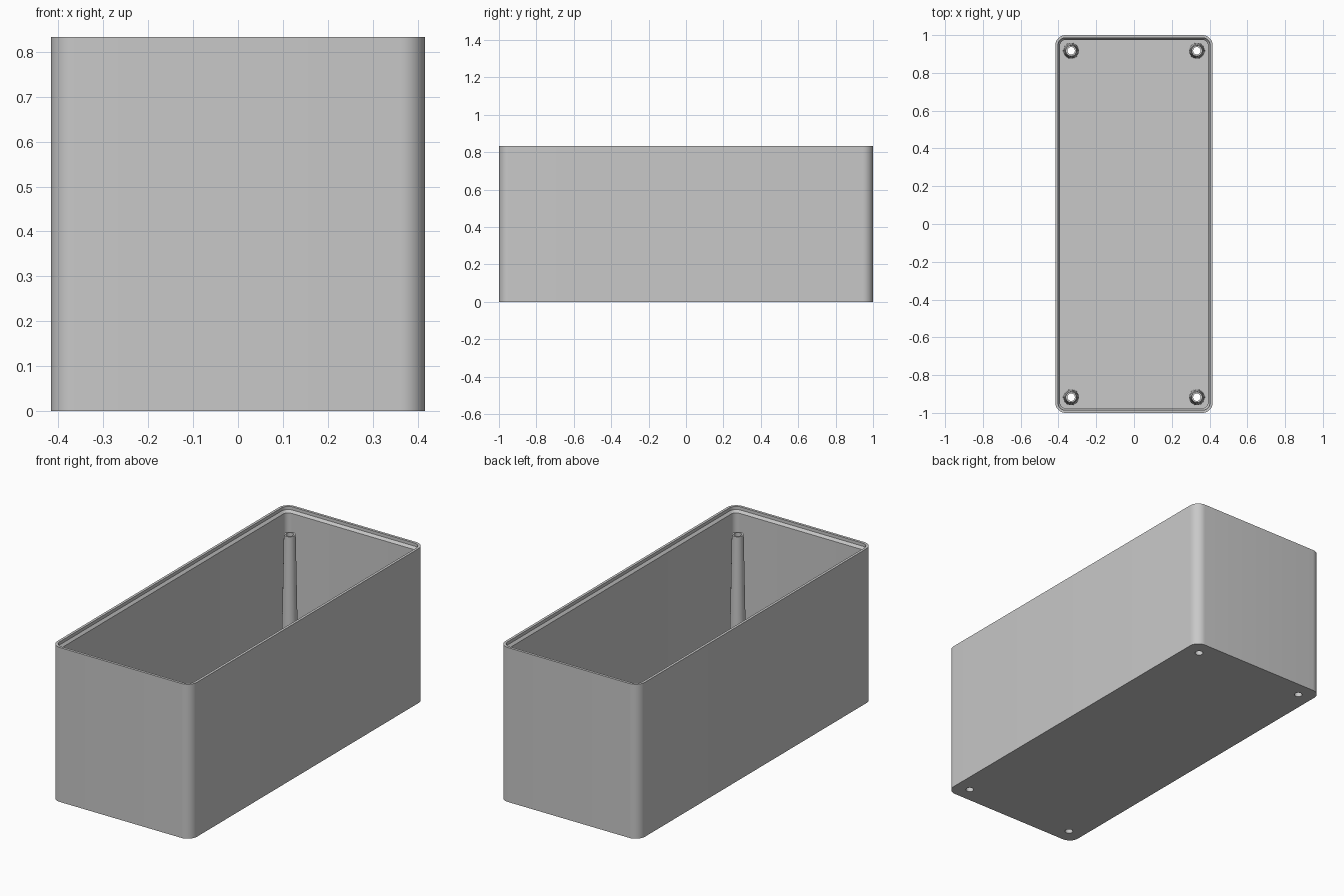
import bpy, bmesh, math

old = bpy.data.objects.get("Cube")
if old:
    bpy.data.objects.remove(old, do_unlink=True)

HALF_X, HALF_Y, HEIGHT = 0.4167, 1.0, 0.8333
CORNER, FLOOR = 0.055, 0.03
POST_X, POST_Y, POST_TOP = 0.333, 0.917, 0.72
HOLE = 0.02

grey = bpy.data.materials.new("plain_grey")
grey.use_nodes = True
colour = (0.58, 0.58, 0.58, 1)
grey.diffuse_color = colour
grey.node_tree.nodes["Principled BSDF"].inputs["Base Color"].default_value = colour


def rounded_loop(bm, inset, z, steps=10):
    """Ring of vertices around a rounded rectangle."""
    r = CORNER - inset
    ring = []
    for i, (sx, sy) in enumerate(((1, 1), (-1, 1), (-1, -1), (1, -1))):
        for k in range(steps + 1):
            a = (i + k / steps) * math.pi / 2
            ring.append(bm.verts.new((sx * (HALF_X - CORNER) + r * math.cos(a),
                                      sy * (HALF_Y - CORNER) + r * math.sin(a), z)))
    return ring


def circle_loop(bm, radius, z, x, y, sides=32):
    return [bm.verts.new((x + radius * math.cos(2 * math.pi * k / sides),
                          y + radius * math.sin(2 * math.pi * k / sides), z))
            for k in range(sides)]


def bridge(bm, a, b):
    for k in range(len(a)):
        n = (k + 1) % len(a)
        bm.faces.new((a[k], a[n], b[n], b[k]))


def make_object(name, bm):
    bmesh.ops.recalc_face_normals(bm, faces=bm.faces)
    mesh = bpy.data.meshes.new(name)
    bm.to_mesh(mesh)
    bm.free()
    obj = bpy.data.objects.new(name, mesh)
    bpy.context.collection.objects.link(obj)
    mesh.materials.append(grey)
    return obj


def activate(obj):
    bpy.ops.object.select_all(action='DESELECT')
    obj.select_set(True)
    bpy.context.view_layer.objects.active = obj


# Open box: outer wall, rim with a recessed lip, inner wall and floor
bm = bmesh.new()
profile = [(0, 0), (0, HEIGHT), (0.014, HEIGHT), (0.014, HEIGHT - 0.017),
           (0.025, HEIGHT - 0.03), (0.025, FLOOR)]
rings = [rounded_loop(bm, inset, z) for inset, z in profile]
for lower, upper in zip(rings, rings[1:]):
    bridge(bm, lower, upper)
bm.faces.new(rings[0])
bm.faces.new(rings[-1])
box = make_object("open_box", bm)

corners = [(sx * POST_X, sy * POST_Y) for sx in (-1, 1) for sy in (-1, 1)]

# Screw holes through the floor
bm = bmesh.new()
for x, y in corners:
    low = circle_loop(bm, HOLE, -0.05, x, y)
    high = circle_loop(bm, HOLE, FLOOR + 0.05, x, y)
    bridge(bm, low, high)
    bm.faces.new(low)
    bm.faces.new(high)
cutter = make_object("hole_cutter", bm)
cutter.hide_render = True
cut = box.modifiers.new("screw_holes", 'BOOLEAN')
cut.operation = 'DIFFERENCE'
cut.solver = 'EXACT'
cut.object = cutter
activate(box)
bpy.ops.object.modifier_apply(modifier=cut.name)
bpy.data.objects.remove(cutter, do_unlink=True)
bpy.ops.object.shade_smooth_by_angle(angle=math.radians(30))

# Hollow tapered screw posts in the four corners
for i, (x, y) in enumerate(corners):
    bm = bmesh.new()
    tube = [circle_loop(bm, r, z, x, y) for r, z in
            ((0.042, FLOOR - 0.002), (0.029, POST_TOP),
             (HOLE, POST_TOP), (HOLE, FLOOR - 0.002))]
    for k in range(4):
        bridge(bm, tube[k], tube[(k + 1) % 4])
    post = make_object("screw_post_%d" % (i + 1), bm)
    activate(post)
    bpy.ops.object.shade_smooth_by_angle(angle=math.radians(30))
